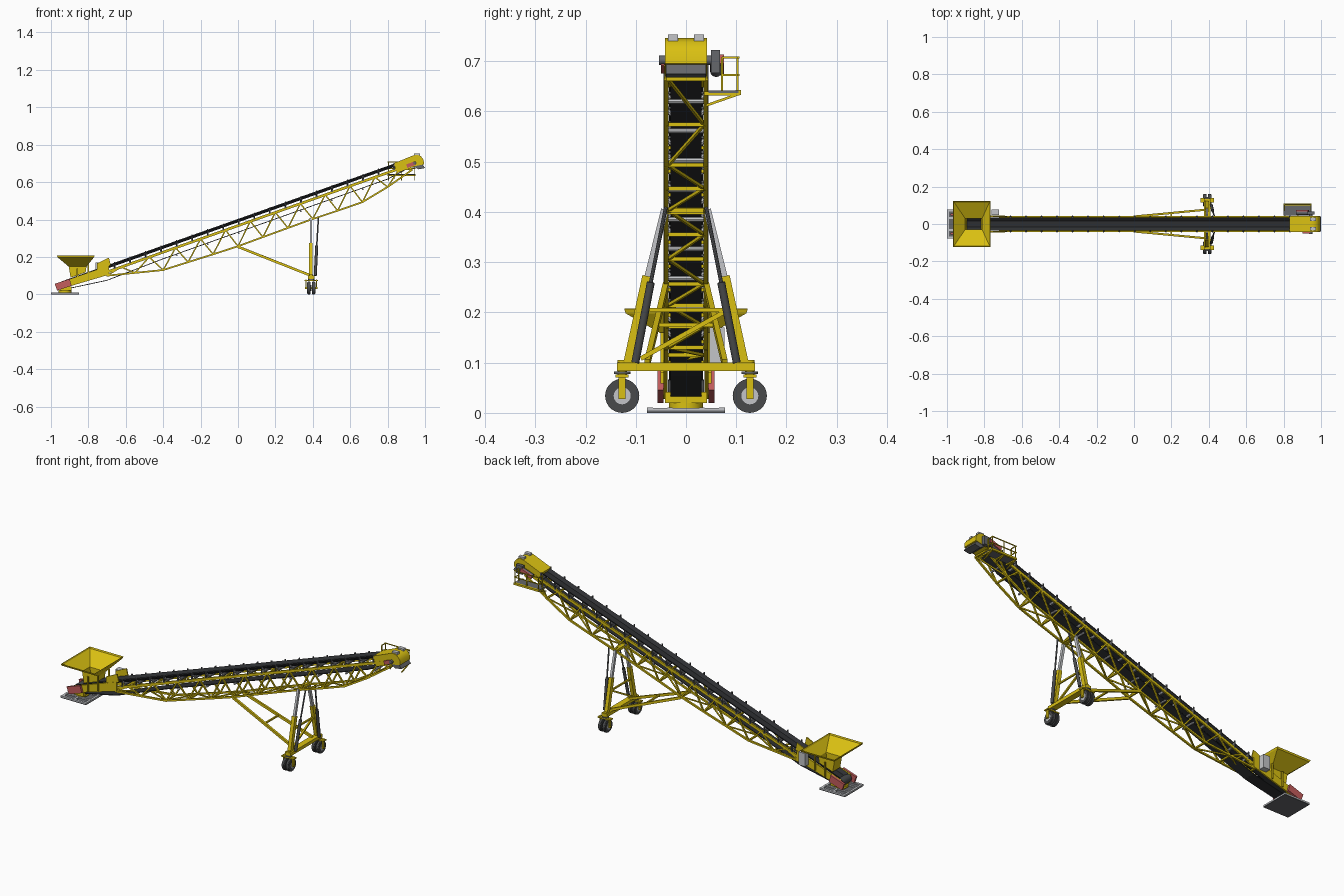
import bpy, bmesh, math
from mathutils import Vector, Matrix

def material(name, c):
    m = bpy.data.materials.new(name)
    m.diffuse_color = (*c, 1)
    return m

YELLOW = material("yellow paint", (0.70, 0.53, 0.006))
BELT = material("belt black", (0.026, 0.028, 0.031))
RUBBER = material("dark rubber", (0.065, 0.068, 0.07))
STEEL = material("mid grey steel", (0.13, 0.135, 0.145))
LIGHT = material("light grey", (0.55, 0.56, 0.58))
RED = material("guard red", (0.55, 0.11, 0.11))

def finish(name, bm, mat, smooth=False):
    bmesh.ops.recalc_face_normals(bm, faces=bm.faces)
    me = bpy.data.meshes.new(name)
    bm.to_mesh(me)
    bm.free()
    me.materials.append(mat)
    ob = bpy.data.objects.new(name, me)
    bpy.context.collection.objects.link(ob)
    if smooth:
        bpy.ops.object.select_all(action='DESELECT')
        ob.select_set(True)
        bpy.context.view_layer.objects.active = ob
        bpy.ops.object.shade_smooth_by_angle(angle=math.radians(35))
    return ob

def frame(a, b):
    # matrix with local z along a-b and local x kept horizontal
    a, b = Vector(a), Vector(b)
    z = (b - a).normalized()
    x = Vector((0, 0, 1)).cross(z)
    x = x.normalized() if x.length > 1e-4 else Vector((0, 1, 0))
    m = Matrix((x, z.cross(x), z)).transposed().to_4x4()
    return Matrix.Translation((a + b) / 2) @ m, (b - a).length

def bar(bm, a, b, w, h=None):
    m, d = frame(a, b)
    bmesh.ops.create_cube(bm, size=1, matrix=m @ Matrix.Diagonal((w, h or w, d, 1)))

def cyl(bm, a, b, r, n=16):
    m, d = frame(a, b)
    bmesh.ops.create_cone(bm, cap_ends=True, segments=n, radius1=r, radius2=r, depth=d, matrix=m)

def box(bm, x0, x1, y0, y1, z0, z1):
    m = Matrix.Translation(((x0 + x1) / 2, (y0 + y1) / 2, (z0 + z1) / 2))
    bmesh.ops.create_cube(bm, size=1, matrix=m @ Matrix.Diagonal((x1 - x0, y1 - y0, z1 - z0, 1)))

def prism(bm, pts, y0, y1):
    f = bm.faces.new([bm.verts.new((x, y0, z)) for x, z in pts])
    g = bmesh.ops.extrude_face_region(bm, geom=[f])['geom']
    bmesh.ops.translate(bm, vec=(0, y1 - y0, 0), verts=[v for v in g if isinstance(v, bmesh.types.BMVert)])

new = bmesh.new
SIDES = (-1, 1)

def zb(x, off=0.0):      # height of the carrying belt
    return 0.403 + 0.354 * x + off

# Troughed carrying belt
bm = new()
prof = [(-0.034, 0), (-0.017, -0.013), (0.017, -0.013), (0.034, 0)]
prof += [(y, z - 0.005) for y, z in reversed(prof)]
ends = [[bm.verts.new((x, y, zb(x, z))) for y, z in prof] for x in (-0.94, 0.95)]
for i in range(8):
    j = (i + 1) % 8
    bm.faces.new((ends[0][i], ends[0][j], ends[1][j], ends[1][i]))
bm.faces.new(ends[0])
bm.faces.new(ends[1])
finish("carrying_belt", bm, BELT)

# Return belt and end pulleys
bm = new()
run = [(-0.94, 0.024), (-0.70, 0.075), (-0.40, 0.19), (0.80, zb(0.80, -0.07)), (0.94, 0.69)]
for a, b in zip(run, run[1:]):
    bar(bm, (a[0], 0, a[1]), (b[0], 0, b[1]), 0.062, 0.004)
finish("return_belt", bm, BELT)
bm = new()
cyl(bm, (-0.94, -0.036, 0.045), (-0.94, 0.036, 0.045), 0.021, 20)
cyl(bm, (0.945, -0.036, 0.712), (0.945, 0.036, 0.712), 0.024, 20)
finish("end_pulleys", bm, RUBBER, True)

# Idler frames and rollers
frames, rollers = new(), new()
for i in range(19):
    x = -0.66 + i * 0.083
    for s in SIDES:
        bar(frames, (x, s * 0.041, zb(x, -0.03)), (x, s * 0.041, zb(x, 0.004)), 0.008, 0.005)
        cyl(rollers, (x, s * 0.019, zb(x, -0.023)), (x, s * 0.037, zb(x, -0.009)), 0.005, 8)
    bar(frames, (x, -0.043, zb(x, -0.032)), (x, 0.043, zb(x, -0.032)), 0.010, 0.005)
    cyl(rollers, (x, -0.017, zb(x, -0.024)), (x, 0.017, zb(x, -0.024)), 0.005, 8)
    if i % 2 == 0 and i > 3:
        cyl(rollers, (x, -0.038, zb(x, -0.078)), (x, 0.038, zb(x, -0.078)), 0.005, 8)
finish("idler_frames", frames, STEEL)
finish("idler_rollers", rollers, LIGHT, True)

# Lattice truss: curved bottom chord, straight top chord, zigzag webs
low = [(-0.70, 0.10), (-0.55, 0.115), (-0.40, 0.13), (-0.267, 0.172), (-0.133, 0.214), (0, 0.257),
       (0.133, 0.306), (0.267, 0.355), (0.40, 0.403), (0.533, 0.447), (0.665, 0.493),
       (0.80, 0.574), (0.93, 0.665)]
top = [((a[0] + b[0]) / 2, zb((a[0] + b[0]) / 2, -0.036)) for a, b in zip(low, low[1:])]
chords, webs, rungs = new(), new(), new()
for s in SIDES:
    y = s * 0.039
    bar(chords, (-0.72, y, zb(-0.72, -0.036)), (0.93, y, zb(0.93, -0.036)), 0.008, 0.014)
    for a, b, t in zip(low, low[1:], top):
        bar(chords, (a[0], y, a[1]), (b[0], y, b[1]), 0.009)
        for p in (a, b):
            bar(webs, (p[0], y, p[1]), (t[0], y, t[1]), 0.007)
for i, (x, z) in enumerate(low):
    bar(rungs, (x, -0.039, z), (x, 0.039, z), 0.008)
    if i + 1 < len(low):
        s = (-1) ** i
        bar(rungs, (x, -0.036 * s, z), (low[i + 1][0], 0.036 * s, low[i + 1][1]), 0.006)
for x, z in top:
    bar(rungs, (x, -0.039, z - 0.004), (x, 0.039, z - 0.004), 0.007)
finish("truss_chords", chords, YELLOW)
finish("truss_webs", webs, YELLOW)
finish("truss_cross_members", rungs, YELLOW)

# Tail section: side frames, skirts, pivot
bm = new()
for s in SIDES:
    prism(bm, [(-0.95, 0.028), (-0.95, 0.064), (-0.69, 0.155), (-0.69, 0.105)], s * 0.037, s * 0.045)
    prism(bm, [(-0.755, 0.13), (-0.755, 0.165), (-0.69, 0.196), (-0.68, 0.155)], s * 0.037, s * 0.043)
    for x in (-0.86, -0.80):
        bar(bm, (x, s * 0.047, zb(x, -0.04)), (x, s * 0.047, zb(x, 0.04)), 0.008)
finish("tail_frame", bm, YELLOW)
bm = new()
box(bm, -0.95, -0.89, -0.042, 0.042, 0.02, 0.042)
cyl(bm, (-0.925, 0, 0.010), (-0.925, 0, 0.022), 0.034, 20)
finish("tail_pivot", bm, YELLOW, True)
bm = new()
for s in SIDES:
    prism(bm, [(-0.98, 0.056), (-0.90, 0.083), (-0.89, 0.046), (-0.967, 0.02)], s * 0.045, s * 0.057)
finish("tail_guards", bm, RED)

# Base plate with ribbed frame
bm = new()
box(bm, -1.0, -0.85, -0.078, 0.078, 0, 0.005)
finish("base_plate", bm, STEEL)
bm = new()
for s in SIDES:
    box(bm, -1.0, -0.85, s * 0.072 - 0.006, s * 0.072 + 0.006, 0.004, 0.011)
    box(bm, -1.0, -0.85, s * 0.032 - 0.005, s * 0.032 + 0.005, 0.004, 0.011)
for x in (-1.0, -0.931, -0.862):
    box(bm, x, x + 0.012, -0.078, 0.078, 0.004, 0.010)
finish("base_ribs", bm, LIGHT)

# Hopper: open funnel with a skirt sloping along the belt
bm = new()
def ring(x0, x1, y, z0, z1):
    return [bm.verts.new(p) for p in ((x0, -y, z0), (x1, -y, z1), (x1, y, z1), (x0, y, z0))]
rings = [ring(-0.968, -0.767, 0.123, 0.207, 0.207), ring(-0.965, -0.77, 0.12, 0.198, 0.198),
         ring(-0.905, -0.81, 0.032, 0.148, 0.148), ring(-0.895, -0.815, 0.032, 0.09, 0.117)]
for a, b in zip(rings, rings[1:]):
    for i in range(4):
        j = (i + 1) % 4
        bm.faces.new((a[i], a[j], b[j], b[i]))
hopper = finish("hopper", bm, YELLOW)
hopper.modifiers.new("wall", 'SOLIDIFY').thickness = 0.003

# Control cabinet
bm = new()
box(bm, -0.762, -0.722, 0.047, 0.077, 0.10, 0.17)
finish("control_cabinet", bm, LIGHT)

# Support legs: sleeves, inner tubes, hydraulic cylinders, struts
sleeve, tube, ram, rod, brace = new(), new(), new(), new(), new()
box(brace, 0.375, 0.408, -0.137, 0.137, 0.083, 0.10)
for s in SIDES:
    bar(sleeve, (0.39, s * 0.114, 0.098), (0.39, s * 0.076, 0.272), 0.019, 0.022)
    bar(tube, (0.39, s * 0.078, 0.26), (0.39, s * 0.042, 0.405), 0.012, 0.015)
    cyl(ram, (0.413, s * 0.101, 0.10), (0.421, s * 0.070, 0.26), 0.008, 14)
    cyl(rod, (0.421, s * 0.070, 0.26), (0.430, s * 0.040, 0.41), 0.004, 10)
    bar(brace, (0, s * 0.040, 0.254), (0.39, s * 0.077, 0.10), 0.011, 0.013)
bar(brace, (0.388, -0.085, 0.205), (0.388, 0.085, 0.205), 0.008)
bar(brace, (0.388, -0.09, 0.108), (0.388, 0.078, 0.202), 0.009)
bar(brace, (0.388, -0.043, 0.402), (0.388, 0.043, 0.402), 0.014)
bar(brace, (0.20, -0.058, 0.175), (0.20, 0.058, 0.175), 0.008)
finish("leg_sleeves", sleeve, YELLOW)
finish("leg_tubes", tube, LIGHT)
finish("lift_cylinders", ram, RUBBER, True)
finish("lift_rods", rod, STEEL, True)
finish("axle_and_braces", brace, YELLOW)

# Twin wheels on each side, axles along x
tyre, hub, fork, disc = new(), new(), new(), new()
for s in SIDES:
    y = s * 0.127
    for x in (0.379, 0.404):
        for x0, x1, r in ((-0.0095, 0.0095, 0.030), (-0.0075, 0.0075, 0.0325), (-0.005, 0.005, 0.034)):
            cyl(tyre, (x + x0, y, 0.034), (x + x1, y, 0.034), r, 28)
        cyl(hub, (x - 0.0105, y, 0.034), (x + 0.0105, y, 0.034), 0.017, 20)
    for x in (0.364, 0.419):
        box(fork, x - 0.003, x + 0.003, y - 0.007, y + 0.007, 0.028, 0.078)
    cyl(fork, (0.359, y, 0.034), (0.424, y, 0.034), 0.006, 12)
    box(fork, 0.355, 0.428, y - 0.013, y + 0.013, 0.070, 0.076)
    cyl(fork, (0.391, y, 0.07), (0.391, y, 0.105), 0.010, 14)
    cyl(disc, (0.391, y, 0.077), (0.391, y, 0.082), 0.017, 18)
finish("tyres", tyre, RUBBER, True)
finish("wheel_hubs", hub, LIGHT, True)
finish("wheel_forks", fork, YELLOW, True)
finish("swivel_discs", disc, STEEL, True)

# Head hood with top hatches, chute, drive
bm = new()
prism(bm, [(0.85, 0.648), (0.832, 0.70), (0.935, 0.742), (0.958, 0.746), (0.978, 0.738), (0.992, 0.72),
           (0.995, 0.695), (0.95, 0.686)], -0.042, 0.042)
finish("head_hood", bm, YELLOW, True)
bm = new()
for s in SIDES:
    box(bm, 0.94, 0.972, s * 0.026 - 0.010, s * 0.026 + 0.010, 0.738, 0.753)
finish("hood_hatches", bm, LIGHT)
bm = new()
prism(bm, [(0.93, 0.69), (0.985, 0.697), (1.0, 0.675), (0.965, 0.668)], -0.040, 0.040)
cyl(bm, (0.945, -0.054, 0.702), (0.945, 0.055, 0.702), 0.009, 14)
box(bm, 0.925, 0.965, 0.050, 0.068, 0.677, 0.722)
cyl(bm, (0.93, 0.060, 0.70), (0.87, 0.060, 0.68), 0.012, 16)
finish("chute_and_gearbox", bm, STEEL, True)
bm = new()
prism(bm, [(0.865, 0.69), (0.93, 0.713), (0.935, 0.695), (0.87, 0.672)], 0.068, 0.076)
prism(bm, [(0.90, 0.695), (0.945, 0.711), (0.95, 0.692), (0.905, 0.676)], -0.050, -0.043)
finish("drive_guards", bm, RED)

# Service platform with handrail
bm = new()
box(bm, 0.80, 0.95, 0.045, 0.105, 0.637, 0.642)
finish("platform_grating", bm, STEEL)
bm = new()
for x in (0.805, 0.875, 0.945):
    bar(bm, (x, 0.103, 0.635), (x, 0.103, 0.707), 0.004)
    bar(bm, (x, 0.040, 0.612), (x, 0.103, 0.634), 0.005)
    bar(bm, (x, 0.036, 0.636), (x, 0.106, 0.636), 0.008)
for z in (0.638, 0.673, 0.707):
    bar(bm, (0.80, 0.104, z), (0.95, 0.104, z), 0.004 if z > 0.65 else 0.010)
    for x in (0.805, 0.945):
        bar(bm, (x, 0.072, z), (x, 0.104, z), 0.004)
for x in (0.805, 0.945):
    bar(bm, (x, 0.072, 0.637), (x, 0.072, 0.707), 0.004)
finish("platform_rails", bm, YELLOW)
